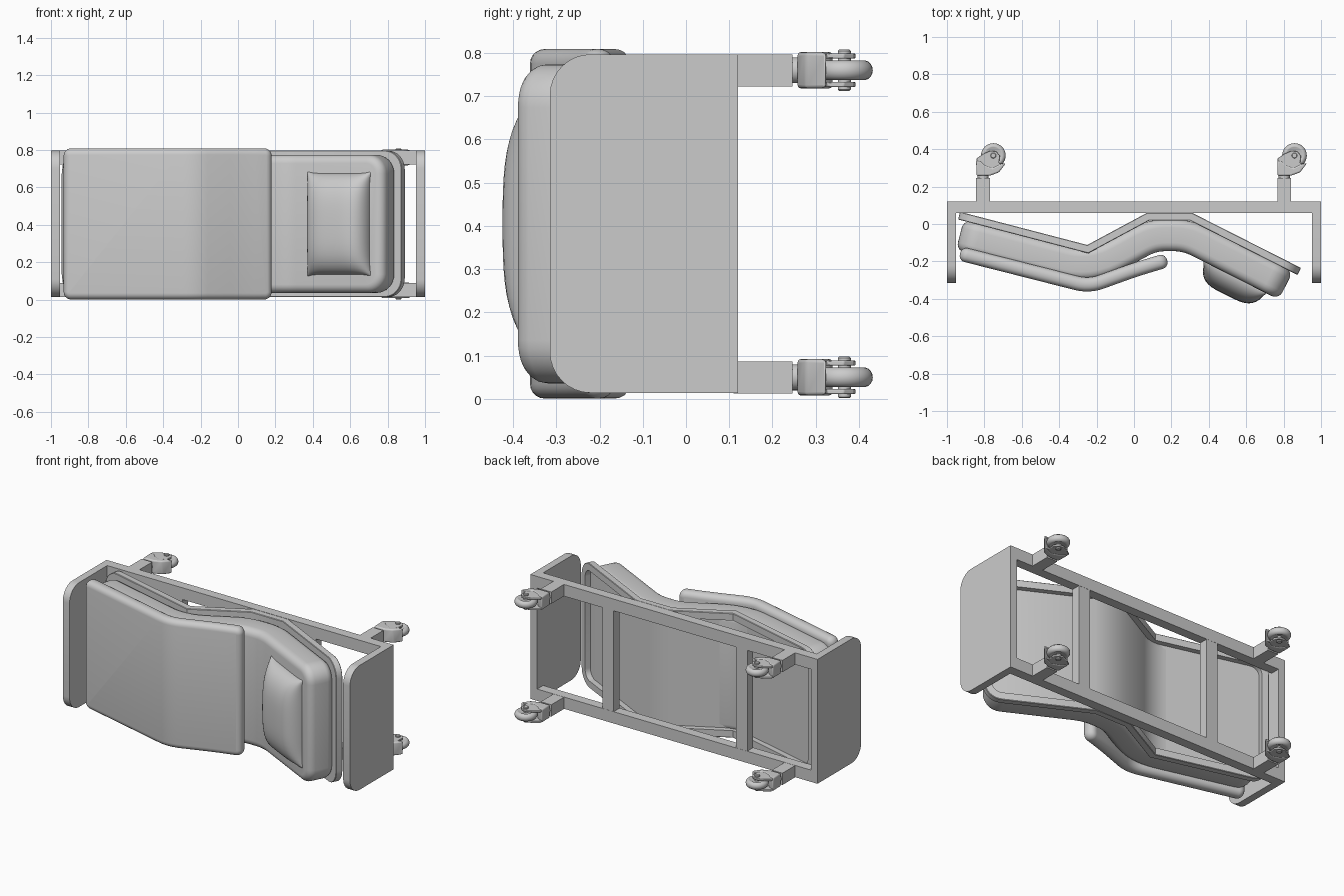
import bpy, bmesh, math
from mathutils import Vector as V

if "Cube" in bpy.data.objects:
    bpy.data.objects.remove(bpy.data.objects["Cube"])

ZC = 0.405  # mid-width of the bed, which lies on its side


def finish(name, bm, angle=35):
    bmesh.ops.recalc_face_normals(bm, faces=bm.faces)
    me = bpy.data.meshes.new(name)
    bm.to_mesh(me)
    bm.free()
    ob = bpy.data.objects.new(name, me)
    bpy.context.collection.objects.link(ob)
    bpy.ops.object.select_all(action='DESELECT')
    ob.select_set(True)
    bpy.context.view_layer.objects.active = ob
    bpy.ops.object.shade_smooth_by_angle(angle=math.radians(angle))
    return ob


def prism(name, pts, z0, z1, bevel=0):
    bm = bmesh.new()
    f = bm.faces.new([bm.verts.new((x, y, z0)) for x, y in pts])
    r = bmesh.ops.extrude_face_region(bm, geom=[f])
    for v in r['geom']:
        if isinstance(v, bmesh.types.BMVert):
            v.co.z = z1
    ob = finish(name, bm)
    if bevel:
        m = ob.modifiers.new('bevel', 'BEVEL')
        m.width, m.segments = bevel, 3
    return ob


def box(name, x0, x1, y0, y1, z0, z1, bevel=0):
    return prism(name, [(x0, y0), (x1, y0), (x1, y1), (x0, y1)], z0, z1, bevel)


def cylinder(name, loc, prof, axis='z', seg=32):
    # lathe of (radius, height) pairs
    bm = bmesh.new()
    rings = []
    for r, h in prof:
        ring = []
        for i in range(seg):
            a = math.tau * i / seg
            p = V((r * math.cos(a), r * math.sin(a), h))
            if axis == 'y':
                p = V((p.x, p.z, p.y))
            ring.append(bm.verts.new(p + V(loc)))
        rings.append(ring)
    for a, b in zip(rings, rings[1:]):
        for i in range(seg):
            j = (i + 1) % seg
            bm.faces.new((a[i], a[j], b[j], b[i]))
    bm.faces.new(rings[0])
    bm.faces.new(rings[-1])
    return finish(name, bm)


def round_path(pts, r, n=6):
    pts = [V(p) for p in pts]
    out = [pts[0]]
    for a, b, c in zip(pts, pts[1:], pts[2:]):
        p, q = b + (a - b).normalized() * r, b + (c - b).normalized() * r
        for i in range(n + 1):
            t = i / n
            out.append(p * (1 - t) ** 2 + b * 2 * t * (1 - t) + q * t * t)
    return out + [pts[-1]]


def bent_slab(name, path, ends, z0, z1, R, loops):
    # stacked rounded rectangles (inset, depth), bent along a path
    path = [V(p) for p in path]
    S = [0]
    for a, b in zip(path, path[1:]):
        S.append(S[-1] + (b - a).length)
    dirs = [(b - a).normalized() for a, b in zip(path, path[1:])]
    nor = [V((d.y, -d.x)) for d in dirs]
    N = [nor[0]]
    for a, b in zip(nor, nor[1:]):
        m = (a + b).normalized()
        N.append(m / m.dot(a))
    N.append(nor[-1])
    s0, s1 = ends, S[-1] - ends
    bm = bmesh.new()
    rings = []
    for d, t in loops:
        ring, r = [], max(R - d, 0.004)
        for k, (cs, cz) in enumerate([(s1, z1), (s0, z1), (s0, z0), (s1, z0)]):
            cs += (-1 if cs == s1 else 1) * (d + r)
            cz += (-1 if cz == z1 else 1) * (d + r)
            for i in range(9):
                a = math.pi / 2 * (k + i / 8)
                ring.append(bm.verts.new((cs + r * math.cos(a), t, cz + r * math.sin(a))))
        rings.append(ring)
    n = len(rings[0])
    for a, b in zip(rings, rings[1:]):
        for i in range(n):
            bm.faces.new((a[i], a[(i + 1) % n], b[(i + 1) % n], b[i]))
    bm.faces.new(rings[0])
    bm.faces.new(rings[-1])
    for s in S[1:-1]:
        bmesh.ops.bisect_plane(bm, geom=bm.verts[:] + bm.edges[:] + bm.faces[:],
                               plane_co=(s, 0, 0), plane_no=(1, 0, 0))
    for v in bm.verts:
        s, t, z = v.co
        k = max([i for i in range(len(dirs)) if S[i] <= s + 1e-6] or [0])
        u = (s - S[k]) / (S[k + 1] - S[k])
        p = path[k].lerp(path[k + 1], u) + N[k].lerp(N[k + 1], u) * t
        v.co = (p.x, p.y, z)
    return finish(name, bm, 30)


def soft(r, t0, t1, n=5):
    # quarter-round edges on both sides of a slab
    a = [(r * (1 - math.sin(i / n * math.pi / 2)), r * (1 - math.cos(i / n * math.pi / 2)))
         for i in range(n + 1)]
    return [(d, t0 + h) for d, h in a] + [(d, t1 - h) for d, h in reversed(a)]


# end panels with two rounded corners
for name, x0, x1 in (("foot_panel", -1, -0.953), ("head_panel", 0.953, 1)):
    bm = bmesh.new()
    pts = [(0.12, 0.797), (0.12, 0.014)]
    for cz, a0 in ((0.109, 270), (0.702, 180)):
        for i in range(9):
            a = math.radians(a0 - 90 * i / 8)
            pts.append((-0.22 + 0.095 * math.cos(a), cz + 0.095 * math.sin(a)))
    f = bm.faces.new([bm.verts.new((x0, y, z)) for y, z in pts])
    for g in bmesh.ops.extrude_face_region(bm, geom=[f])['geom']:
        if isinstance(g, bmesh.types.BMVert):
            g.co.x = x1
    finish(name, bm)

# frame
for side, z0, z1 in (("lower", 0.014, 0.088), ("upper", 0.723, 0.797)):
    box(side + "_rail", -0.955, 0.955, 0.06, 0.12, z0, z1)
for i, x in enumerate((-0.47, 0.46)):
    box(f"cross_bar_{i}", x - 0.04, x + 0.04, 0.061, 0.119, 0.08, 0.73)

# legs and casters
fork = [(-0.035, 0.26), (0.03, 0.26), (0.08, 0.278), (0.118, 0.32), (0.085, 0.326),
        (0.09, 0.365), (0.07, 0.388), (0.04, 0.392), (0.0, 0.375), (-0.035, 0.35)]
hood = [(-0.035, 0.258), (0.035, 0.258), (0.085, 0.276), (0.122, 0.325), (0.085, 0.318),
        (0.05, 0.3), (0.01, 0.315), (-0.01, 0.335), (-0.037, 0.34)]
wheel = [(0.03, -0.015), (0.045, -0.022)] + [
    (0.045 + 0.021 * math.cos(a), 0.023 * math.sin(a))
    for a in [math.radians(-80 + 20 * i) for i in range(9)]] + [(0.045, 0.022), (0.03, 0.015)]
for end, cx in (("foot", -0.807), ("head", 0.803)):
    for side, s in (("lower", -1), ("upper", 1)):
        n, zc = f"{end}_{side}_", ZC + s * 0.355
        box(n + "leg", cx - 0.037, cx + 0.037, 0.11, 0.246, zc - 0.037, zc + 0.037)
        cylinder(n + "caster_stem", (cx, 0.24, zc), [(0.03, 0), (0.03, 0.03)], 'y')
        prism(n + "caster_hood", [(cx + x, y) for x, y in hood], zc - 0.042, zc + 0.042, 0.008)
        for k in (-1, 1):
            prism(n + f"caster_cheek_{k + 1}", [(cx + x, y) for x, y in fork],
                  zc + k * 0.033 - 0.006, zc + k * 0.033 + 0.006, 0.003)
        cylinder(n + "wheel", (cx + 0.055, 0.366, zc), wheel)
        cylinder(n + "axle", (cx + 0.055, 0.366, zc),
                 [(0.012, -0.048), (0.015, -0.045), (0.015, 0.045), (0.012, 0.048)], seg=20)

# bent tray with recessed back, and mattress
base = [(-0.93, 0.065), (-0.25, -0.112), (0.07, 0.06), (0.31, 0.06), (0.893, -0.235)]
bent_slab("mattress_tray", base, 0, 0.014, 0.797, 0.1,
          [(0.045, 0.034), (0.045, 0), (0.003, 0), (0, 0.003), (0, 0.039), (0.003, 0.042)])
bent_slab("mattress", round_path(base, 0.1), 0.03, 0.036, 0.774, 0.1, soft(0.045, 0.035, 0.205))

# blanket
cover = round_path([(-0.93, -0.158), (-0.24, -0.333), (0.01, -0.243), (0.177, -0.193)], 0.07)
bent_slab("blanket", cover, 0, 0.001, 0.809, 0.04, soft(0.034, -0.038, 0.038))

# pillow: two puffed grids with pinched corners
bm = bmesh.new()
G = 24
d, nn = V((0.895, -0.446)), V((-0.446, -0.895))
for top, depth in ((1, 0.115), (0, -0.035)):
    g = []
    for i in range(G + 1):
        row = []
        for j in range(G + 1):
            u, v = [math.sin((k / G - 0.5) * math.pi) for k in (i, j)]
            a = 0.195 * u * (1 - 0.07 * (1 - v ** 6))
            w = 0.285 * v * (1 - 0.05 * (1 - u ** 6))
            h = depth * (max(0, 1 - u ** 4) * max(0, 1 - v ** 4)) ** 0.5 * (1 - 0.12 * v * v)
            p = V((0.545, -0.278)) + d * a + nn * h
            row.append(bm.verts.new((p.x, p.y, ZC + w)))
        g.append(row)
    for i in range(G):
        for j in range(G):
            bm.faces.new((g[i][j], g[i + 1][j], g[i + 1][j + 1], g[i][j + 1]))
bmesh.ops.remove_doubles(bm, verts=bm.verts, dist=1e-5)
finish("pillow", bm, 60)
